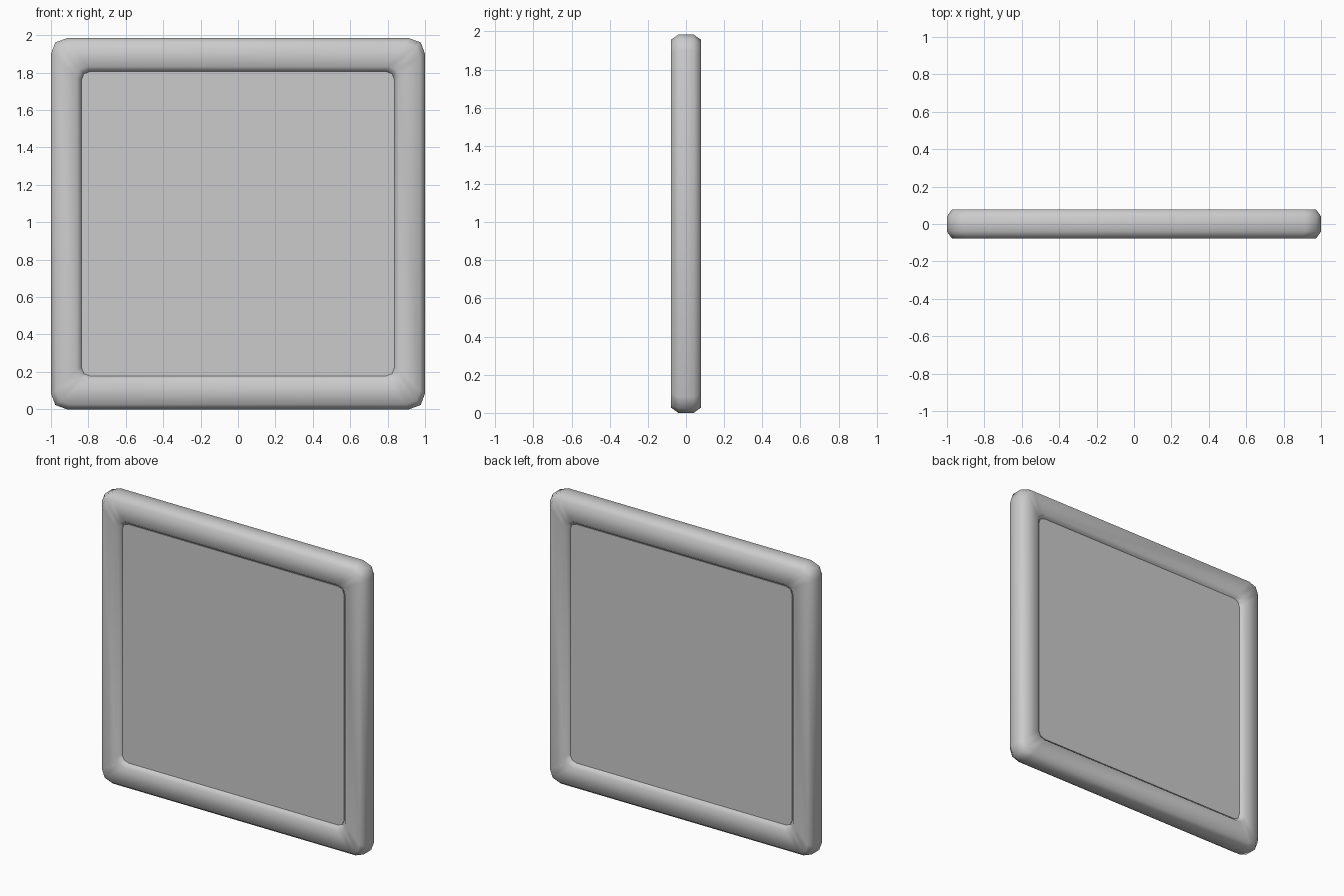
import bpy
import bmesh
import math

cube = bpy.data.objects.get("Cube")
if cube:
    bpy.data.objects.remove(cube, do_unlink=True)

HALF_HEIGHT = 0.992

grey = bpy.data.materials.new("light grey")
grey.use_nodes = True
colour = (0.6, 0.6, 0.6, 1)
grey.diffuse_color = colour
grey.node_tree.nodes["Principled BSDF"].inputs["Base Color"].default_value = colour


def rounded_ring(bm, hx, hz, r, y):
    """Rectangle with three-point rounded corners, in order around the centre."""
    corner = [(0, r), (0.27 * r, 0.27 * r), (r, 0)]
    verts = []
    for sx, sz in ((1, 1), (-1, 1), (-1, -1), (1, -1)):
        steps = corner if sx * sz > 0 else corner[::-1]
        for dx, dz in steps:
            verts.append(bm.verts.new((sx * (hx - dx), y, HALF_HEIGHT + sz * (hz - dz))))
    return verts


def bridge(bm, a, b):
    n = len(a)
    for i in range(n):
        j = (i + 1) % n
        bm.faces.new((a[i], a[j], b[j], b[i]))


def finish(bm, name):
    bmesh.ops.recalc_face_normals(bm, faces=bm.faces)
    mesh = bpy.data.meshes.new(name)
    bm.to_mesh(mesh)
    bm.free()
    mesh.materials.append(grey)
    obj = bpy.data.objects.new(name, mesh)
    bpy.context.collection.objects.link(obj)
    return obj


# Padded border: an eight-sided section carried around the rounded rectangle
front_half = [  # half width, half height, corner radius, depth
    (1.0, HALF_HEIGHT, 0.085, 0.04),
    (0.973, 0.965, 0.075, 0.078),
    (0.862, 0.84, 0.055, 0.078),
    (0.832, 0.809, 0.045, 0.042),
]
section = [(a, b, r, -y) for a, b, r, y in front_half] + front_half[::-1]
bm = bmesh.new()
rings = [rounded_ring(bm, *s) for s in section]
for i, ring in enumerate(rings):
    bridge(bm, ring, rings[(i + 1) % len(rings)])
border = finish(bm, "border")
for poly in border.data.polygons:
    poly.use_smooth = True

# Flat panel filling the opening, set back slightly on both sides
bm = bmesh.new()
front, back = [rounded_ring(bm, 0.837, 0.814, 0.047, y) for y in (-0.052, 0.052)]
bridge(bm, front, back)
bm.faces.new(front)
bm.faces.new(back)
panel = finish(bm, "panel")

# Keep the panel rim crisp
bpy.ops.object.select_all(action="DESELECT")
panel.select_set(True)
bpy.context.view_layer.objects.active = panel
bpy.ops.object.shade_smooth_by_angle(angle=math.radians(30))
